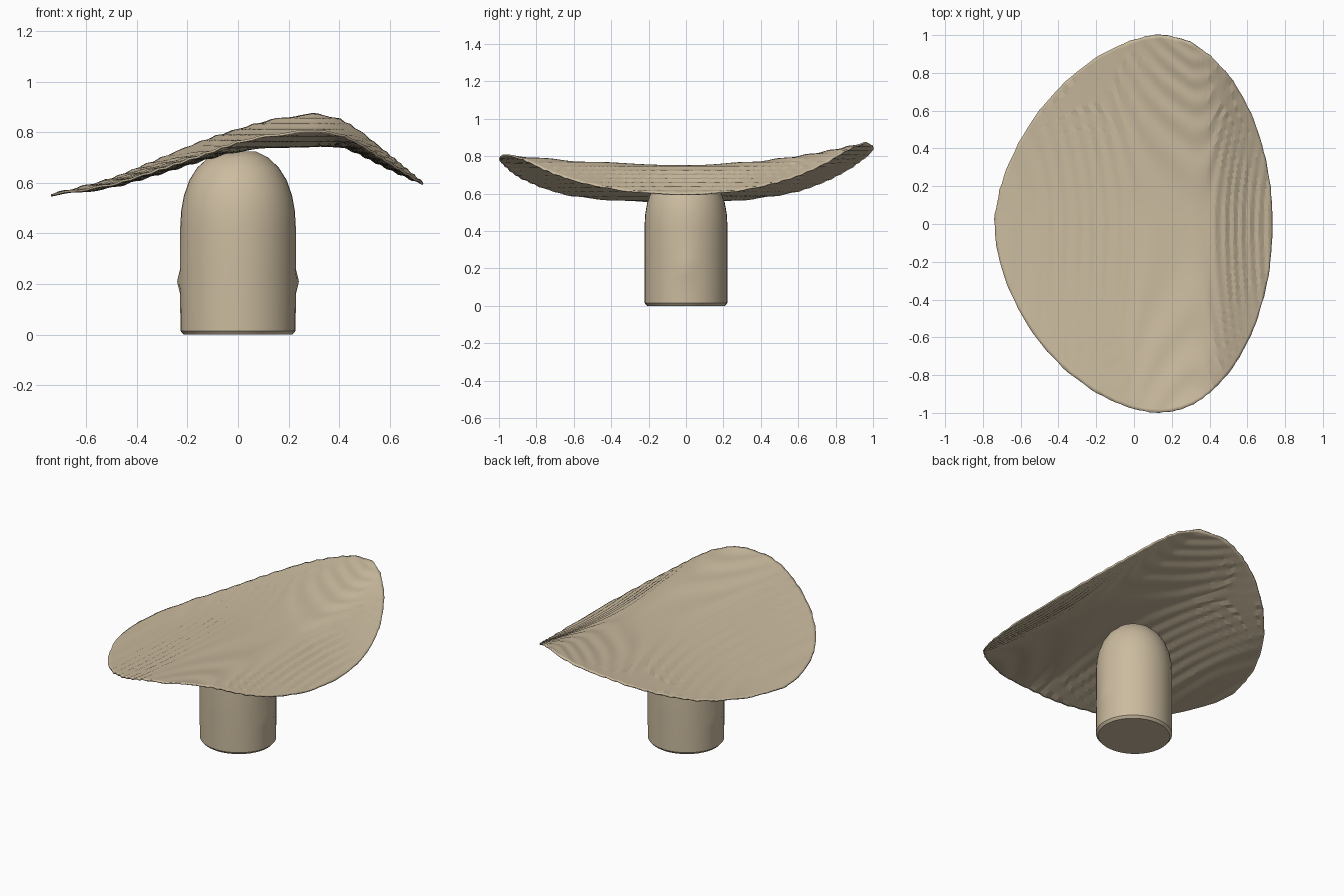
import bpy, bmesh, math, random
from math import sin, cos, pi

random.seed(4)
if "Cube" in bpy.data.objects:
    bpy.data.objects.remove(bpy.data.objects["Cube"])

tan = bpy.data.materials.new("warm_tan")
tan.use_nodes = True
tan.diffuse_color = (0.60, 0.50, 0.35, 1)
tan.node_tree.nodes["Principled BSDF"].inputs["Base Color"].default_value = tan.diffuse_color


def finish(name, bm, angle):
    bmesh.ops.recalc_face_normals(bm, faces=bm.faces)
    mesh = bpy.data.meshes.new(name)
    bm.to_mesh(mesh)
    bm.free()
    mesh.materials.append(tan)
    obj = bpy.data.objects.new(name, mesh)
    bpy.context.collection.objects.link(obj)
    bpy.ops.object.select_all(action="DESELECT")
    obj.select_set(True)
    bpy.context.view_layer.objects.active = obj
    bpy.ops.object.shade_smooth_by_angle(angle=math.radians(angle))
    return obj


def bridge(bm, a, b):
    n = len(a)
    for i in range(n):
        bm.faces.new((a[i], a[(i + 1) % n], b[(i + 1) % n], b[i]))


# Cap: cross-section along x, bent upward toward both ends of y
SECTION = [(-0.76, 0.555), (-0.5, 0.587), (-0.3, 0.646), (-0.13, 0.7), (0, 0.734),
           (0.12, 0.745), (0.36, 0.757), (0.43, 0.747), (0.5, 0.712), (0.6, 0.66), (0.76, 0.588)]
CENTRE_X, STEP = 0.13, 0.022


def section(x):
    for (x0, z0), (x1, z1) in zip(SECTION, SECTION[1:]):
        if x <= x1:
            return z0 + (z1 - z0) * (x - x0) / (x1 - x0)
    return SECTION[-1][1]


def cap_height(x, y):
    if y > 0:
        lift = 0.085 + 0.045 * min(max(x / 0.3, 0), 1)
    else:
        lift = 0.022 + 0.036 * min(max((x + 0.15) / 0.4, 0), 1)
    smooth = sum(section(x + d) for d in (-0.04, 0, 0.04)) / 3
    z = smooth + lift * y * y
    return z - 0.85 * sin(2 * pi * z / STEP) * STEP / (2 * pi)   # growth terraces


def rim(t):
    c, s = cos(t), sin(t)
    if c < 0:
        power, width = (1.77 if s < 0 else 1.7), 0.87
    else:
        power, width = 2, 0.605
    x = width * math.copysign(abs(c) ** (2 / power), c)
    y = math.copysign(abs(s) ** (2 / power), s)
    return x, y


bm = bmesh.new()
RINGS, SEGMENTS = 56, 160
centre = bm.verts.new((CENTRE_X, 0, cap_height(CENTRE_X, 0)))
previous = None
for r in range(1, RINGS + 1):
    ring = []
    for i in range(SEGMENTS):
        rx, ry = rim(2 * pi * i / SEGMENTS)
        k = r / RINGS * (1 + random.uniform(-0.004, 0.002))
        x, y = CENTRE_X + rx * k, ry * k
        ring.append(bm.verts.new((x, y, cap_height(x, y))))
    if previous:
        bridge(bm, previous, ring)
    else:
        for i in range(SEGMENTS):
            bm.faces.new((centre, ring[i], ring[(i + 1) % SEGMENTS]))
    previous = ring
cap = finish("cap", bm, 14)
shell = cap.modifiers.new("thickness", "SOLIDIFY")
shell.thickness = 0.009
shell.offset = -1

# Stem: domed round post, bevelled foot, slight swelling on both sides, top kept under the cap
PROFILE = [(0.215, 0), (0.228, 0.015), (0.229, 0.16), (0.229, 0.21), (0.229, 0.26), (0.229, 0.42),
           (0.225, 0.49), (0.214, 0.55), (0.193, 0.61), (0.162, 0.66), (0.12, 0.7), (0.07, 0.725)]
SIDES = 40
bm = bmesh.new()
rings = []
for radius, z in PROFILE:
    ring = []
    for i in range(SIDES):
        t = 2 * pi * i / SIDES
        swell = 0.012 * max(0, 1 - abs(z - 0.21) / 0.05) * abs(cos(t)) ** 40
        x, y = (radius + swell) * cos(t), 0.97 * radius * sin(t)
        ring.append(bm.verts.new((x, y, min(z, cap_height(x, y) - 0.006))))
    if rings:
        bridge(bm, rings[-1], ring)
    rings.append(ring)
bm.faces.new(rings[0])
bm.faces.new(rings[-1])
finish("stem", bm, 35)
